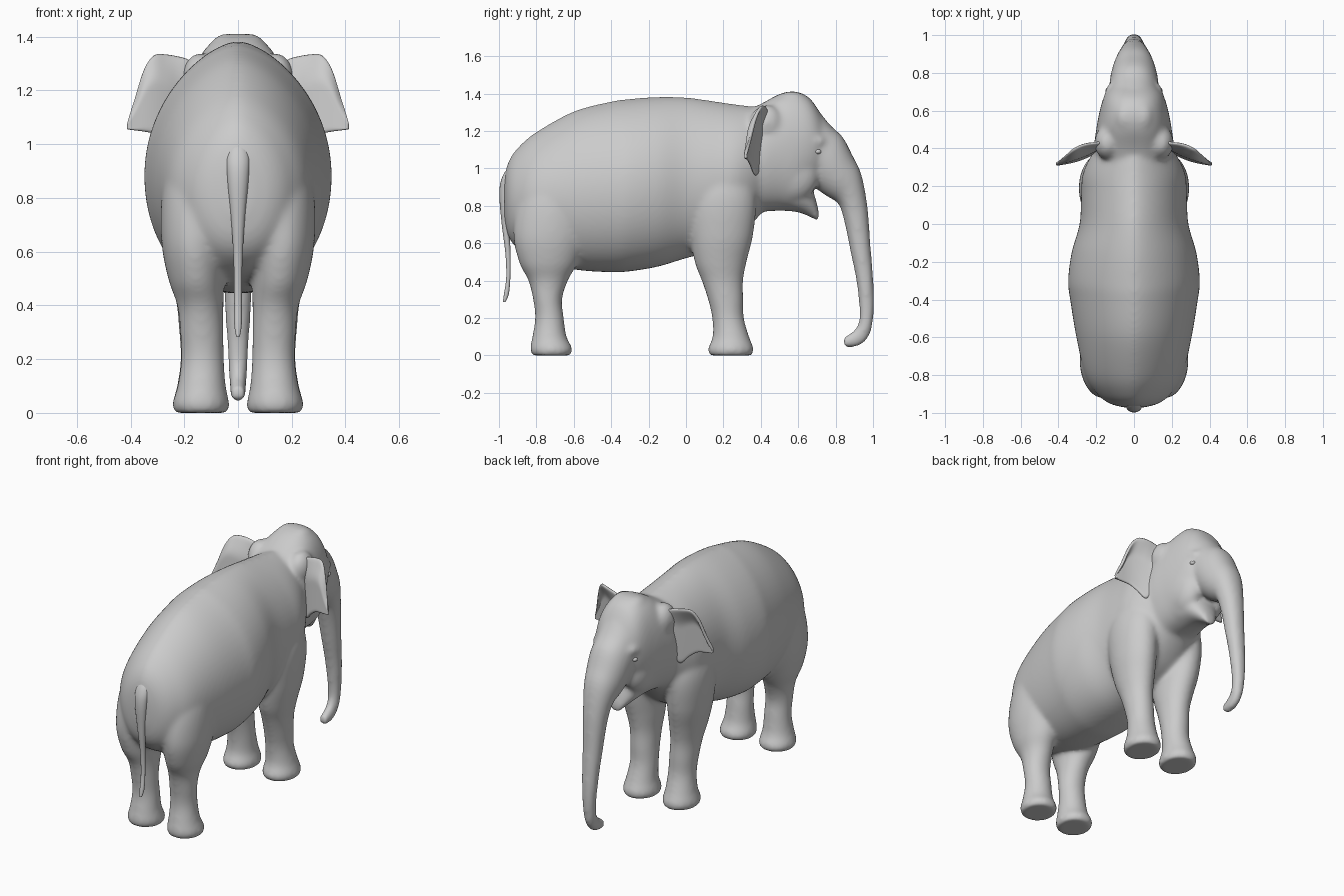
import bpy, bmesh, math
from mathutils import Vector

if "Cube" in bpy.data.objects:
    bpy.data.objects.remove(bpy.data.objects["Cube"])


def spline(rows, n=8):
    """Catmull-Rom interpolation between rows of numbers."""
    out = []
    for i in range(len(rows) - 1):
        a, b = rows[max(i - 1, 0)], rows[i]
        c, d = rows[i + 1], rows[min(i + 2, len(rows) - 1)]
        for k in range(n):
            t = k / n
            out.append([0.5 * (2 * q + (r - p) * t + (2 * p - 5 * q + 4 * r - s) * t * t
                               + (3 * q - p - 3 * r + s) * t ** 3)
                        for p, q, r, s in zip(a, b, c, d)])
    return out + [list(rows[-1])]


def loft(bm, rows, mid=0.5, up=1.0, down=1.0, side=1, seg=64):
    """Skin sections (y1, z1, y2, z2, x centre, x radius) spanning two outline points."""
    rings, faces = [], []
    for y1, z1, y2, z2, xc, rx in spline(rows):
        p, q = Vector((0, y1, z1)), Vector((0, y2, z2))
        c, ring = p.lerp(q, mid), []
        for k in range(seg):
            a = 2 * math.pi * k / seg
            s, co = math.sin(a), math.cos(a)
            x = math.copysign(abs(co) ** (up if s > 0 else down), co) * rx
            v = c + ((q - c) * s if s > 0 else (c - p) * s)
            v.x = side * (xc + x)
            ring.append(bm.verts.new(v))
        rings.append(ring)
    for r0, r1 in zip(rings, rings[1:]):
        for k in range(seg):
            j = (k + 1) % seg
            faces.append(bm.faces.new((r0[k], r0[j], r1[j], r1[k])))
    faces += [bm.faces.new(rings[0]), bm.faces.new(rings[-1])]
    bmesh.ops.recalc_face_normals(bm, faces=faces)


def ball(bm, loc, size):
    """Ellipsoid on both sides of the body."""
    for s in (-1, 1):
        r = bmesh.ops.create_uvsphere(bm, u_segments=32, v_segments=20, radius=1)
        for v in r["verts"]:
            v.co = Vector((s * loc[0] + v.co.x * size[0], loc[1] + v.co.y * size[1],
                           loc[2] + v.co.z * size[2]))


def make(name, bm):
    me = bpy.data.meshes.new(name)
    bm.to_mesh(me)
    bm.free()
    me.polygons.foreach_set("use_smooth", [True] * len(me.polygons))
    ob = bpy.data.objects.new(name, me)
    bpy.context.collection.objects.link(ob)
    return ob


bm = bmesh.new()

# Torso: y, belly z, back z, half width
torso = [(-.972, .74, .95, .05), (-.95, .64, 1.035, .13), (-.9, .57, 1.11, .195),
         (-.8, .51, 1.195, .258), (-.6, .46, 1.305, .305), (-.4, .445, 1.358, .338),
         (-.3, .45, 1.372, .349), (-.15, .475, 1.383, .33), (0, .52, 1.38, .288),
         (.15, .56, 1.36, .28), (.25, .61, 1.345, .275), (.33, .68, 1.335, .245),
         (.42, .78, 1.32, .19)]
loft(bm, [(y, a, y, b, 0, w) for y, a, b, w in torso], mid=.47, up=1.25, down=.9)

# Head: y, throat z, crown z, half width
head = [(.3, .72, 1.3, .2), (.4, .765, 1.345, .212), (.5, .78, 1.398, .2),
        (.58, .785, 1.412, .186), (.65, .86, 1.385, .168), (.7, .92, 1.325, .145),
        (.75, .98, 1.23, .1)]
loft(bm, [(y, a, y, b, 0, w) for y, a, b, w in head], up=.8, down=.75)

# Trunk: rear outline y z, front outline y z, half width
trunk = [(.58, .96, .7, 1.32, .14), (.66, .945, .775, 1.228, .132), (.7, .89, .838, 1.168, .127),
         (.755, .85, .89, 1.07, .114), (.815, .81, .937, .97, .094), (.845, .72, .97, .8, .074),
         (.88, .55, .986, .6, .06), (.91, .4, 1.002, .4, .05), (.926, .25, 1.005, .24, .04),
         (.92, .17, .985, .115, .034), (.885, .125, .925, .05, .031), (.843, .1, .843, .044, .029)]
loft(bm, [(a, b, c, d, 0, w) for a, b, c, d, w in trunk], up=.9)

# Lower jaw ending in a pointed lip
jaw = [(.4, .77, .42, .98, .14), (.52, .773, .55, 1., .135), (.6, .765, .645, .94, .115),
       (.66, .742, .68, .88, .08), (.71, .715, .71, .775, .035)]
loft(bm, [(a, b, c, d, 0, w) for a, b, c, d, w in jaw])

# Brow ridges, cheeks, twin crown domes and ear roots
ball(bm, (.1, .69, 1.145), (.055, .065, .04))
ball(bm, (.085, .57, .97), (.085, .14, .15))
ball(bm, (.045, .565, 1.325), (.07, .1, .087))
ball(bm, (.14, .43, 1.24), (.07, .09, .1))

# Legs: z, centre y, y radius, centre x, x radius
rear_leg = [(0, -.72, .103, .137, .099), (.035, -.72, .114, .138, .106), (.1, -.73, .092, .135, .09),
            (.2, -.73, .077, .132, .08), (.3, -.74, .078, .135, .081), (.4, -.737, .106, .14, .086),
            (.5, -.735, .158, .155, .105), (.65, -.725, .198, .16, .126), (.85, -.7, .195, .14, .138),
            (1.05, -.66, .13, .11, .11)]
front_leg = [(0, .24, .113, .137, .099), (.035, .24, .123, .138, .106), (.1, .24, .098, .137, .09),
             (.2, .225, .085, .133, .081), (.3, .212, .095, .137, .082), (.4, .195, .111, .142, .086),
             (.5, .185, .139, .15, .1), (.65, .19, .17, .165, .115), (.85, .19, .185, .168, .122),
             (1.05, .19, .14, .13, .11)]
for leg in (rear_leg, front_leg):
    for s in (-1, 1):
        loft(bm, [(y - r, z, y + r, z, x, w) for z, y, r, x, w in leg], side=s)

# Blend the body parts into one smooth skin
body = make("body", bm)
rem = body.modifiers.new("blend", "REMESH")
rem.mode = "VOXEL"
rem.voxel_size = .011
rem.use_smooth_shade = True
smooth = body.modifiers.new("soften", "SMOOTH")
smooth.factor = .5
smooth.iterations = 20

# Ears: u from root to outer corner, lower z, upper z
bm = bmesh.new()
cols = []
for u, z0, z1 in spline([(0, 1.1, 1.29), (.12, 1.03, 1.315), (.28, .958, 1.328), (.45, 1.0, 1.335),
                         (.62, 1.035, 1.332), (.75, 1.045, 1.28), (.87, 1.05, 1.17),
                         (1., 1.055, 1.075)], 3):
    col = []
    for k in range(13):
        t = k / 12
        x = .15 + .263 * (u - .1 * u * (1 - u) * (1 - t))
        y = .475 - .158 * u ** .42 + .02 * math.sin(math.pi * u) * (t - .5)
        # upper rim folds forward
        y += .05 * max(0, t - .7) / .3 * math.sin(math.pi * u)
        col.append(bm.verts.new((x, y, z0 + (z1 - z0) * t)))
    cols.append(col)
for a, b in zip(cols, cols[1:]):
    for k in range(12):
        bm.faces.new((a[k], b[k], b[k + 1], a[k + 1]))
bmesh.ops.recalc_face_normals(bm, faces=bm.faces[:])
ears = make("ears", bm)
sol = ears.modifiers.new("thickness", "SOLIDIFY")
sol.thickness = .018
sol.offset = 0
ears.modifiers.new("mirror", "MIRROR").use_mirror_merge = False
ears.modifiers.new("round", "SUBSURF").levels = 1

# Tail: z, centre y, y radius, x radius
bm = bmesh.new()
tail = [(1.03, -.92, .01, .012), (.96, -.95, .03, .042), (.87, -.968, .03, .04),
        (.7, -.965, .02, .024), (.55, -.952, .014, .016), (.42, -.95, .011, .014),
        (.33, -.96, .013, .014), (.285, -.972, .007, .007)]
loft(bm, [(y - r, z, y + r, z, 0, w) for z, y, r, w in tail], seg=16)
make("tail", bm)

# Eyes
bm = bmesh.new()
ball(bm, (.135, .705, 1.09), (.016, .018, .013))
make("eyes", bm)
